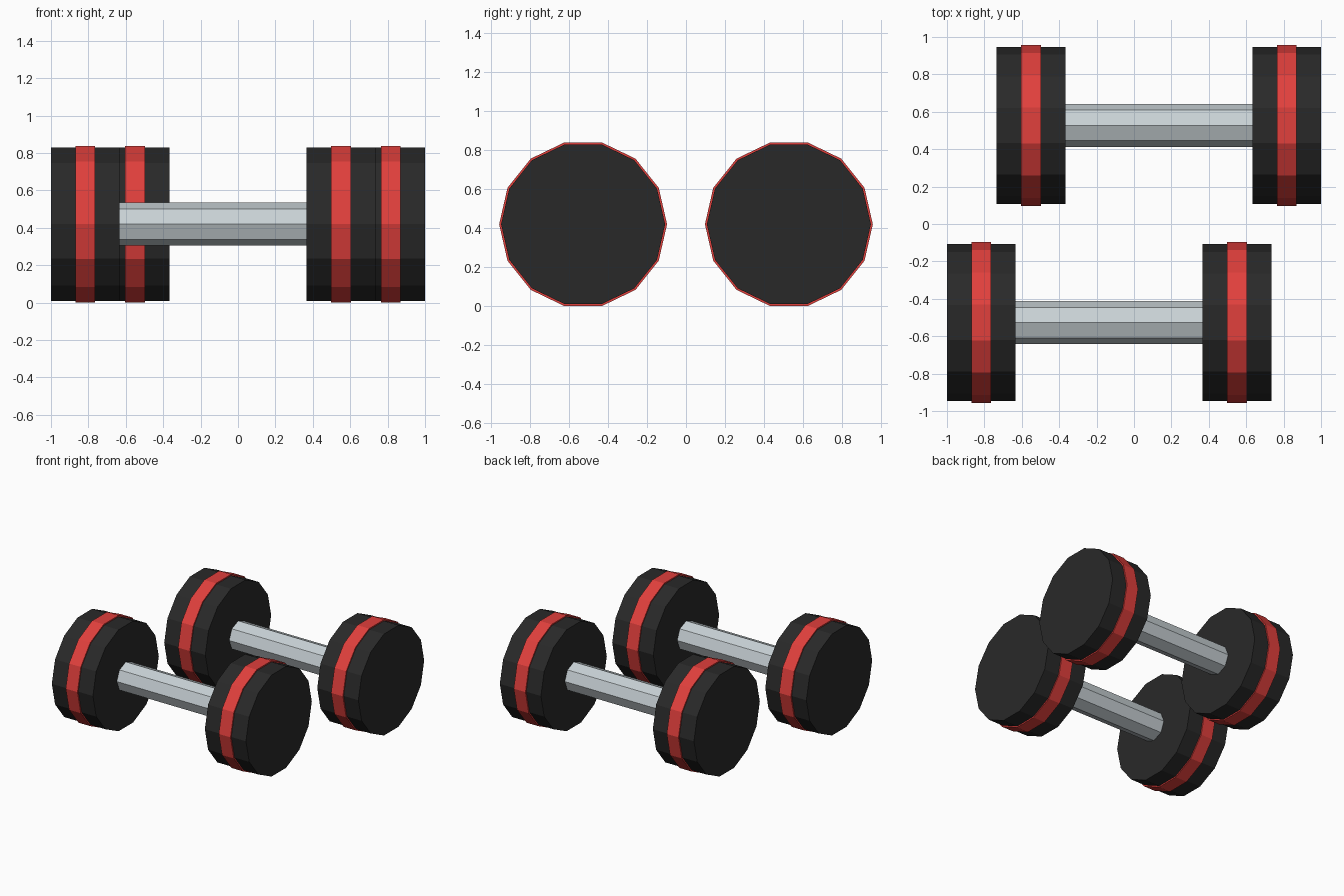
import bpy
import math

if "Cube" in bpy.data.objects:
    bpy.data.objects.remove(bpy.data.objects["Cube"])

R_BAND, R_WEIGHT, R_BAR = 0.43, 0.42, 0.115
SIDES = 14
Z = R_BAND * math.cos(math.pi / SIDES)  # axis height, resting on a flat side


def material(name, color):
    m = bpy.data.materials.new(name)
    m.diffuse_color = (*color, 1)
    m.use_nodes = True
    m.node_tree.nodes["Principled BSDF"].inputs["Base Color"].default_value = m.diffuse_color
    return m


black = material("black_rubber", (0.022, 0.022, 0.022))
red = material("red_band", (0.75, 0.05, 0.045))
steel = material("steel", (0.58, 0.64, 0.67))


def rod(name, x0, x1, y, radius, sides, mat):
    """Flat-sided cylinder lying along x, with corners on the y axis."""
    bpy.ops.mesh.primitive_cylinder_add(
        vertices=sides, radius=radius, depth=x1 - x0,
        location=((x0 + x1) / 2, y, Z), rotation=(0, math.pi / 2, 0))
    ob = bpy.context.object
    ob.name = name
    ob.data.materials.append(mat)


def dumbbell(label, cx, cy):
    # octagonal handle
    rod(label + "_handle", cx - 0.51, cx + 0.51, cy, R_BAR, 8, steel)
    # weight and raised band at each end
    for side, s in (("left", -1), ("right", 1)):
        w = cx + s * 0.6835
        rod(f"{label}_{side}_weight", w - 0.1835, w + 0.1835, cy, R_WEIGHT, SIDES, black)
        rod(f"{label}_{side}_band", w - 0.0525, w + 0.0525, cy, R_BAND, SIDES, red)


# two dumbbells, staggered
dumbbell("front", -0.133, -0.527)
dumbbell("back", 0.133, 0.527)
